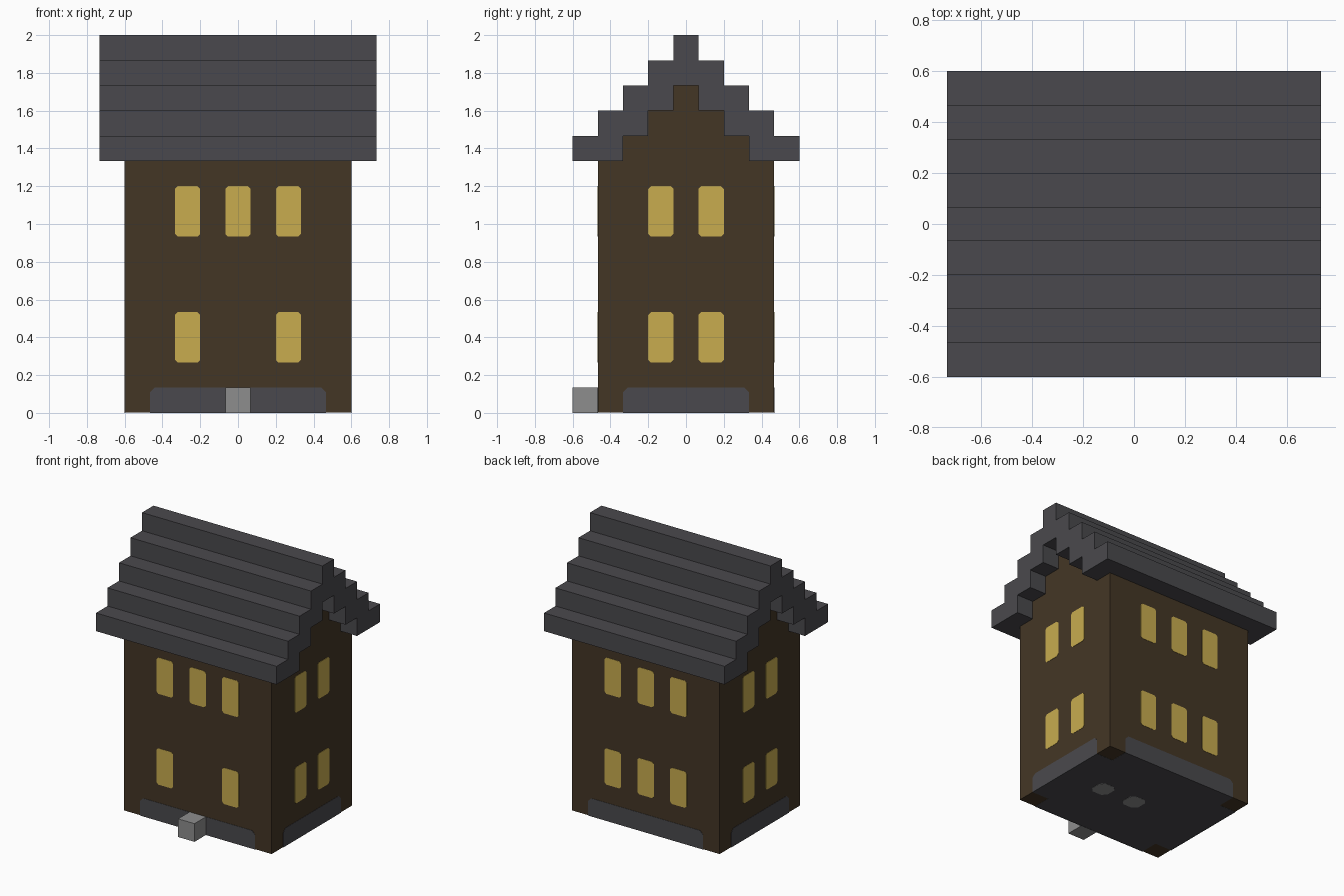
import bpy
import bmesh
from math import radians
from mathutils import Matrix, Vector

if "Cube" in bpy.data.objects:
    bpy.data.objects.remove(bpy.data.objects["Cube"], do_unlink=True)

U = 2 / 15          # one block
THIN = 0.004        # thickness of painted plates


def make_material(name, rgb):
    """Material from display RGB (0-255), stored as linear values."""
    linear = [((c / 255 + 0.055) / 1.055) ** 2.4 for c in rgb]
    mat = bpy.data.materials.new(name)
    mat.use_nodes = True
    mat.diffuse_color = (*linear, 1)
    mat.node_tree.nodes["Principled BSDF"].inputs["Base Color"].default_value = (*linear, 1)
    return mat


BROWN = make_material("dark brown wall", (68, 54, 37))
SLATE = make_material("slate grey", (74, 73, 77))
STONE = make_material("light stone", (141, 141, 141))
GLOW = make_material("warm window", (200, 172, 79))


def prism(name, outline, depth, mat, matrix):
    """Extrude a flat outline along its local z and place it."""
    bm = bmesh.new()
    base = bm.faces.new([bm.verts.new((x, y, 0)) for x, y in outline])
    grown = bmesh.ops.extrude_face_region(bm, geom=[base])["geom"]
    moved = [v for v in grown if isinstance(v, bmesh.types.BMVert)]
    bmesh.ops.translate(bm, verts=moved, vec=Vector((0, 0, depth)))
    bmesh.ops.recalc_face_normals(bm, faces=bm.faces)
    mesh = bpy.data.meshes.new(name)
    bm.to_mesh(mesh)
    bm.free()
    mesh.materials.append(mat)
    obj = bpy.data.objects.new(name, mesh)
    obj.matrix_world = matrix
    bpy.context.collection.objects.link(obj)
    return obj


def rect(cx, bottom, w, h, cut, cut_bottom=True):
    """Rectangle with clipped corners (bottom ones optional)."""
    l, r, b, t = cx - w / 2, cx + w / 2, bottom, bottom + h
    top = [(r, t - cut), (r - cut, t), (l + cut, t), (l, t - cut)]
    low = [(l, b + cut), (l + cut, b), (r - cut, b), (r, b + cut)]
    return top + (low if cut_bottom else [(l, b), (r, b)])


def upright(angle, distance=0.0):
    """Frame whose local z points out of the wall at this angle."""
    return (Matrix.Rotation(radians(angle), 4, "Z")
            @ Matrix.Rotation(radians(90), 4, "X")
            @ Matrix.Translation((0, 0, distance)))


def stairs(half_widths, first_z):
    """Right half of a stepped gable, from the bottom up."""
    pts = []
    for i, w in enumerate(half_widths):
        pts += [(w * U, (first_z + i) * U), (w * U, (first_z + i + 1) * U)]
    return pts


def mirrored(half):
    return [(-y, z) for y, z in reversed(half)]


# Walls with stepped gables
inner = stairs([2.5, 1.5, 0.5], 10)
wall_half = [(3.5 * U, 0.002), (3.5 * U, 10 * U)] + inner
prism("house_walls", wall_half + mirrored(wall_half), 9 * U, BROWN, upright(90, -4.5 * U))

# Stepped roof shell overhanging the walls
outer = stairs([4.5, 3.5, 2.5, 1.5, 0.5], 10)
roof_outline = outer + mirrored(outer) + [(-y, z) for y, z in inner] + list(reversed(inner))
prism("stepped_roof", roof_outline, 11 * U, SLATE, upright(90, -5.5 * U))

# Windows and foundation bands on all four walls
walls = [
    # name, angle, wall distance, band width, upper windows, lower windows
    ("front", 0, 3.5, 7, (-2, 0, 2), (-2, 2)),
    ("left", 90, 4.5, 5, (-1, 1), (-1, 1)),
    ("back", 180, 3.5, 7, (-2, 0, 2), (-2, 0, 2)),
    ("right", 270, 4.5, 5, (-1, 1), (-1, 1)),
]
for side, angle, dist, band, upper, lower in walls:
    frame = upright(angle, dist * U - THIN / 2)
    prism(side + "_foundation", rect(0, 0, band * U, U, 0.025, False), THIN, SLATE, frame)
    for level, bottom, columns in (("upper", 7, upper), ("lower", 2, lower)):
        for n, x in enumerate(columns, 1):
            outline = rect(x * U, bottom * U, U, 2 * U, 0.014)
            prism(f"{side}_{level}_window_{n}", outline, THIN, GLOW, frame)

# Door step
prism("door_step", rect(0, 0, U, U, 0, False)[1:3] + [(-U / 2, 0), (U / 2, 0)],
      U, STONE, upright(0, 3.5 * U))

# Underside: slate floor leaving the corner blocks brown, with two stone spots
corner = [(4.5, 2.5), (3.5, 2.5), (3.5, 3.5)]
cross = (corner + [(-x, y) for x, y in reversed(corner)]
         + [(-x, -y) for x, y in corner] + [(x, -y) for x, y in reversed(corner)])
prism("floor_underside", [(x * U, y * U) for x, y in cross], THIN, SLATE,
      Matrix.Translation((0, 0, 0.001)))
for n, x in enumerate((0, 2), 1):
    prism(f"floor_stone_{n}", rect(x * U, -U / 2, U, U, 0.03), THIN, STONE, Matrix())
